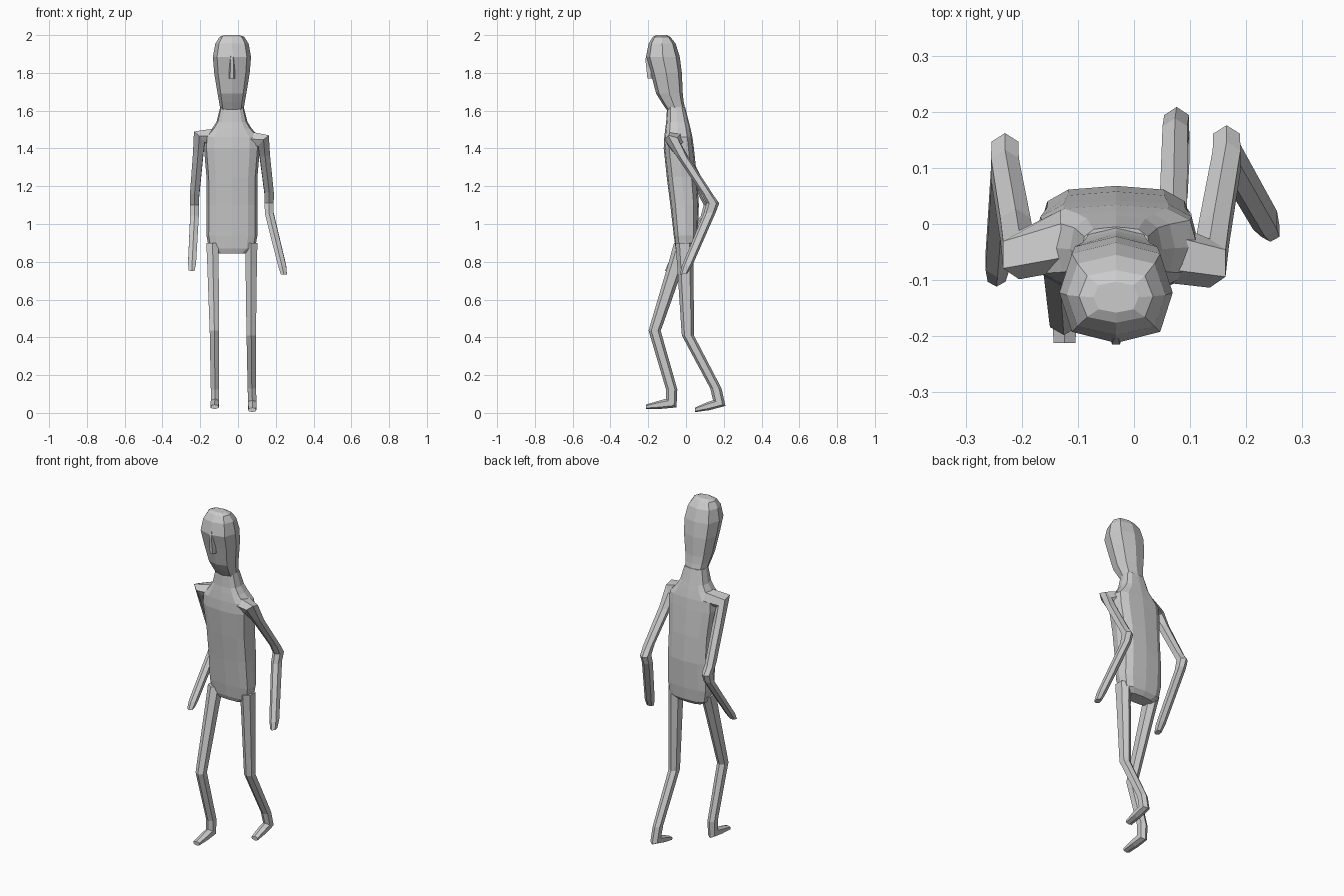
import bpy, bmesh
from math import sin, cos, pi, radians, copysign
from mathutils import Vector

CX = -0.032  # body mid-line


def loft(name, rings, sides, power=1.0, phase=0.0):
    """Skin rings of (centre, half width, half depth, pitch, roll), capped at both ends."""
    bm = bmesh.new()
    loops = []
    for centre, rx, ry, pitch, roll in rings:
        t, r = radians(pitch), radians(roll)
        u = Vector((cos(r), 0, sin(r)))
        v = Vector((0, cos(t), -sin(t)))
        loop = []
        for i in range(sides):
            a = 2 * pi * i / sides + phase
            c, s = cos(a), sin(a)
            c = copysign(abs(c) ** power, c) if abs(c) > 1e-6 else 0
            s = copysign(abs(s) ** power, s) if abs(s) > 1e-6 else 0
            loop.append(bm.verts.new(Vector(centre) + u * c * rx + v * s * ry))
        loops.append(loop)
    for a, b in zip(loops, loops[1:]):
        for i in range(sides):
            j = (i + 1) % sides
            bm.faces.new((a[i], a[j], b[j], b[i]))
    bm.faces.new(loops[0])
    bm.faces.new(loops[-1])
    bmesh.ops.recalc_face_normals(bm, faces=bm.faces)
    mesh = bpy.data.meshes.new(name)
    bm.to_mesh(mesh)
    bm.free()
    obj = bpy.data.objects.new(name, mesh)
    bpy.context.collection.objects.link(obj)
    return obj


def stack(name, levels, sides, power):
    """Upright part from (z, half width, front y, back y)."""
    rings = [((CX, (f + b) / 2, z), w, (b - f) / 2, 0, 0) for z, w, f, b in levels]
    return loft(name, rings, sides, power)


# Torso and neck
stack("torso", [
    (0.845, 0.085, -0.045, 0.035),
    (0.87, 0.122, -0.055, 0.055),
    (0.94, 0.135, -0.065, 0.062),
    (1.10, 0.134, -0.083, 0.068),
    (1.25, 0.135, -0.102, 0.058),
    (1.40, 0.148, -0.118, 0.042),
    (1.46, 0.145, -0.115, 0.034),
    (1.505, 0.105, -0.110, 0.024),
    (1.54, 0.082, -0.105, 0.015),
    (1.62, 0.062, -0.100, -0.005),
], 12, 0.65)

# Head
stack("head", [
    (1.605, 0.061, -0.103, -0.004),
    (1.645, 0.068, -0.130, -0.012),
    (1.69, 0.076, -0.158, -0.017),
    (1.80, 0.094, -0.187, -0.022),
    (1.885, 0.101, -0.212, -0.033),
    (1.955, 0.088, -0.198, -0.055),
    (1.99, 0.066, -0.176, -0.082),
    (2.00, 0.040, -0.158, -0.103),
], 8, 0.72)

# Nose
stack("nose", [
    (1.77, 0.016, -0.207, -0.16),
    (1.80, 0.016, -0.210, -0.16),
    (1.87, 0.012, -0.217, -0.18),
    (1.92, 0.008, -0.206, -0.18),
], 6, 0.8)


# Arms: root, shoulder, elbow, hand
def arm(name, side, root, shoulder, elbow, hand):
    s, e, h = Vector(shoulder), Vector(elbow), Vector(hand)
    loft(name, [
        (root, 0.045, 0.055, 0, 90 * side),
        (s, 0.045, 0.045, 15, 45 * side),
        (s.lerp(e, 0.25), 0.031, 0.038, 15, 10 * side),
        (e + Vector((0, -0.03, 0.05)), 0.028, 0.036, 15, 0),
        (e, 0.027, 0.034, 0, 0),
        (e + Vector((0, -0.016, -0.05)), 0.026, 0.034, -10, 0),
        (h.lerp(e, 0.12), 0.024, 0.030, -10, 0),
        (h, 0.018, 0.020, -10, 0),
    ], 6, 0.85, pi / 6)


arm("left_arm", 1, (0.06, -0.05, 1.45), (0.135, -0.07, 1.435),
    (0.165, 0.142, 1.11), (0.243, -0.012, 0.735))
arm("right_arm", -1, (-0.13, -0.03, 1.465), (-0.205, -0.055, 1.455),
    (-0.23, 0.128, 1.10), (-0.245, -0.092, 0.755))


# Legs: hip, knee, ankle, heel, toe
def leg(name, hip, knee, ankle, heel, heel_pitch, toe):
    h, k = Vector(hip), Vector(knee)
    t, e = Vector(toe), Vector(heel)
    loft(name, [
        (h, 0.037, 0.048, 0, 0),
        (h.lerp(k, 0.25), 0.034, 0.043, 0, 0),
        (k + (h - k) * 0.1, 0.029, 0.034, 0, 0),
        (k, 0.028, 0.032, 0, 0),
        (ankle, 0.025, 0.030, 0, 0),
        (e, 0.025, 0.036, heel_pitch, 0),
        (e.lerp(t, 0.45), 0.026, 0.022, 80, 0),
        (t, 0.022, 0.012, 88, 0),
    ], 6, 0.85, pi / 6)


leg("left_leg", (0.070, -0.008, 0.90), (0.070, 0.010, 0.41), (0.073, 0.158, 0.13),
    (0.076, 0.176, 0.052), 25, (0.076, 0.048, 0.016))
leg("right_leg", (-0.135, -0.015, 0.90), (-0.125, -0.166, 0.435), (-0.122, -0.076, 0.125),
    (-0.122, -0.078, 0.052), 40, (-0.124, -0.212, 0.032))
